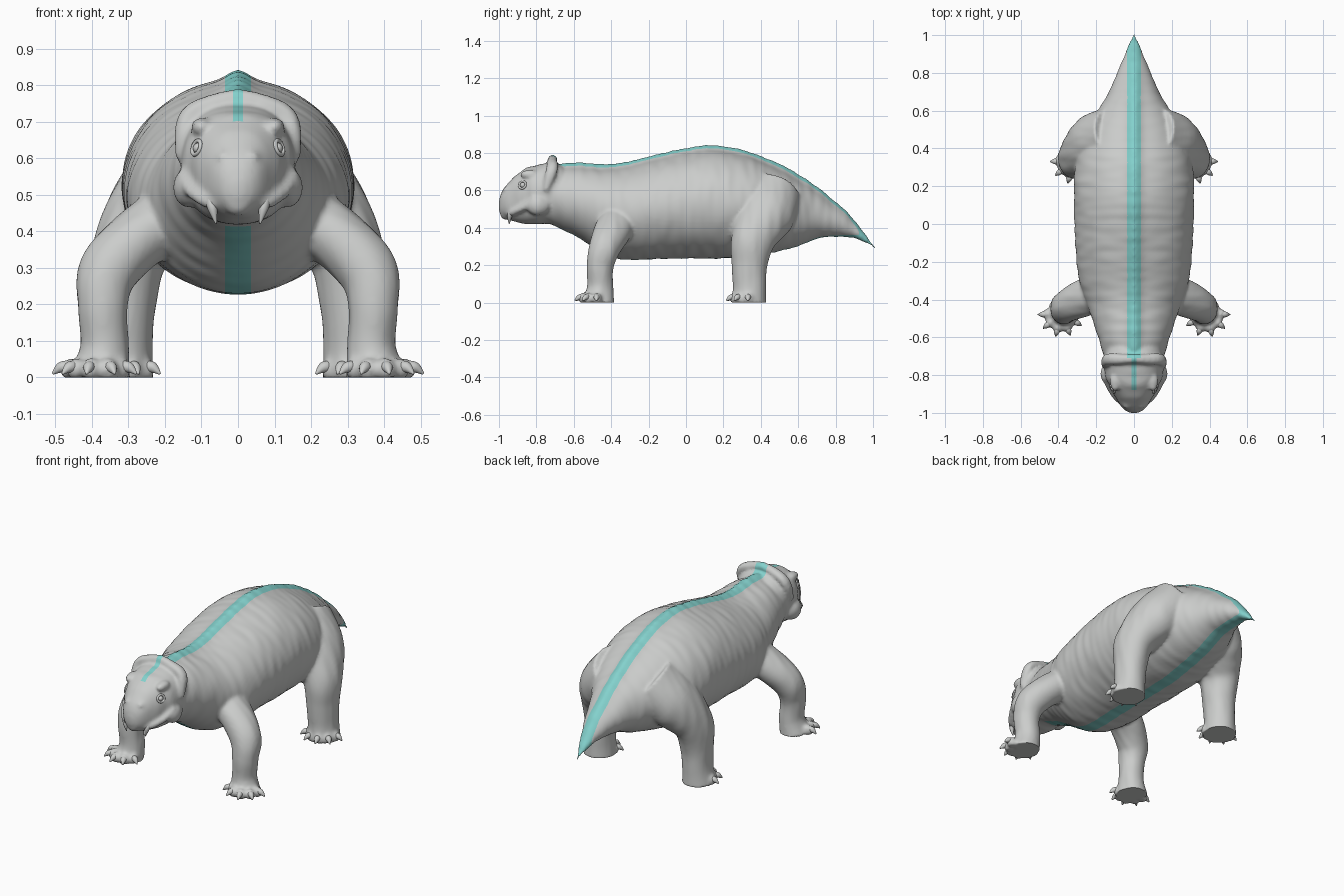
import bpy, bmesh, math
from mathutils import Vector, Matrix, noise

cube = bpy.data.objects.get("Cube")
if cube:
    bpy.data.objects.remove(cube, do_unlink=True)


def material(name, rgb):
    m = bpy.data.materials.new(name)
    m.use_nodes = True
    m.diffuse_color = (*rgb, 1)
    m.node_tree.nodes["Principled BSDF"].inputs["Base Color"].default_value = (*rgb, 1)
    return m


GREY = material("skin_grey", (0.6, 0.61, 0.6))
CYAN = material("midline_cyan", (0.23, 0.64, 0.61))


def spline(points, steps=8):
    """Smooth interpolation through tuples of any length."""
    pts = [points[0], *points, points[-1]]
    out = []
    for i in range(1, len(pts) - 2):
        for k in range(steps):
            t = k / steps
            out.append([0.5 * (2 * b + (c - a) * t + (2 * a - 5 * b + 4 * c - d) * t * t
                               + (3 * b - a - 3 * c + d) * t ** 3)
                        for a, b, c, d in zip(*pts[i - 1:i + 3])])
    return out + [list(points[-1])]


def skin(bm, rings):
    """Bridge rings of points into a closed surface."""
    loops = [[bm.verts.new(p) for p in r] for r in rings]
    n = len(loops[0])
    for a, b in zip(loops, loops[1:]):
        for i in range(n):
            j = (i + 1) % n
            bm.faces.new((a[i], a[j], b[j], b[i]))
    bm.faces.new(loops[0][::-1])
    bm.faces.new(loops[-1])


def power(v, p):
    return math.copysign(abs(v) ** p, v)


def trunk(bm, stations, p=1.0, ridge=0.0, n=96):
    """Loft along y; stations are (y, top, bottom, half width)."""
    rings = []
    for y, top, bottom, w in spline(stations):
        w = max(w, 0.003)
        h = min(ridge, 0.2 * w)
        mid, half = (top - h + bottom) / 2, max((top - h - bottom) / 2, 0.003)
        ring = []
        for i in range(n):
            a = math.tau * i / n
            x, z = w * power(math.sin(a), p), mid + half * power(math.cos(a), p)
            if math.cos(a) > 0:
                z += h * math.exp(-(x / 0.035) ** 2)
            ring.append((x, y, z))
        rings.append(ring)
    skin(bm, rings)


def tube(bm, path, side=1, n=24):
    """Loft along a path of (x, y, z, radius a, radius b)."""
    pts = spline(path)
    cs = [Vector((side * q[0], q[1], q[2])) for q in pts]
    run = (cs[-1] - cs[0]).normalized()
    ref = Vector((0, 0, 1)) if abs(run.y) > 0.8 else Vector((0, 1, 0))
    rings = []
    for i, q in enumerate(pts):
        t = (cs[min(i + 1, len(cs) - 1)] - cs[max(i - 1, 0)]).normalized()
        a = (ref - t * ref.dot(t)).normalized()
        b = t.cross(a)
        rings.append([cs[i] + a * q[3] * math.cos(math.tau * k / n)
                      + b * q[4] * math.sin(math.tau * k / n) for k in range(n)])
    skin(bm, rings)


def blob(bm, centre, size):
    bmesh.ops.create_uvsphere(bm, u_segments=20, v_segments=12, radius=1,
                              matrix=Matrix.Translation(centre) @ Matrix.Diagonal((*size, 1)))


def make(name, bm, mats=(GREY,)):
    bmesh.ops.recalc_face_normals(bm, faces=bm.faces)
    me = bpy.data.meshes.new(name)
    bm.to_mesh(me)
    bm.free()
    for m in mats:
        me.materials.append(m)
    for f in me.polygons:
        f.use_smooth = True
    ob = bpy.data.objects.new(name, me)
    bpy.context.collection.objects.link(ob)
    return ob


def toe_directions():
    return [Vector((math.cos(a), math.sin(a), 0))
            for a in (math.radians(-150 + 37 * i) for i in range(5))]


FEET = {"front": Vector((0.385, -0.475, 0)), "hind": Vector((0.32, 0.335, 0))}
LEGS = {
    "front": [(0.14, -0.35, 0.46, 0.1, 0.1), (0.265, -0.39, 0.385, 0.1, 0.085),
              (0.355, -0.435, 0.29, 0.085, 0.083), (0.37, -0.46, 0.19, 0.072, 0.068),
              (0.365, -0.46, 0.08, 0.07, 0.067), (0.38, -0.47, -0.01, 0.085, 0.085)],
    "hind": [(0.1, 0.47, 0.58, 0.15, 0.15), (0.21, 0.42, 0.47, 0.16, 0.14),
             (0.295, 0.36, 0.34, 0.12, 0.105), (0.31, 0.34, 0.2, 0.096, 0.086),
             (0.315, 0.34, 0.08, 0.09, 0.08), (0.32, 0.335, -0.01, 0.095, 0.09)],
}

# Torso and tail
bm = bmesh.new()
trunk(bm, [(-0.75, 0.70, 0.43, 0.14), (-0.68, 0.74, 0.40, 0.165), (-0.58, 0.75, 0.35, 0.195),
           (-0.42, 0.74, 0.25, 0.25), (-0.3, 0.757, 0.23, 0.29), (-0.1, 0.807, 0.235, 0.31),
           (0.12, 0.842, 0.235, 0.318), (0.3, 0.818, 0.24, 0.31), (0.45, 0.765, 0.265, 0.265),
           (0.58, 0.70, 0.295, 0.2), (0.72, 0.605, 0.345, 0.125), (0.87, 0.475, 0.35, 0.06),
           (0.96, 0.365, 0.32, 0.025), (1.01, 0.30, 0.285, 0.003)], ridge=0.025)

# Skull with blunt beak
trunk(bm, [(-0.62, 0.70, 0.41, 0.15), (-0.7, 0.745, 0.42, 0.155), (-0.8, 0.735, 0.42, 0.153),
           (-0.86, 0.715, 0.42, 0.127), (-0.92, 0.67, 0.435, 0.098), (-0.965, 0.62, 0.45, 0.07),
           (-0.992, 0.57, 0.47, 0.04), (-1.004, 0.53, 0.50, 0.01)], p=0.88)
blob(bm, (0, -0.965, 0.505), (0.05, 0.036, 0.065))

for s in (1, -1):
    # Crest, brow, cheek, lip and nostril swellings
    tube(bm, [(0.15, -0.75, 0.6, 0.02, 0.02), (0.15, -0.725, 0.68, 0.03, 0.024),
              (0.125, -0.715, 0.725, 0.03, 0.025), (0.06, -0.715, 0.752, 0.026, 0.026),
              (-0.01, -0.712, 0.767, 0.024, 0.026)], s)
    blob(bm, (s * 0.1, -0.835, 0.685), (0.028, 0.05, 0.025))
    blob(bm, (s * 0.135, -0.79, 0.52), (0.042, 0.065, 0.055))
    blob(bm, (s * 0.038, -0.955, 0.6), (0.022, 0.022, 0.02))
    tube(bm, [(0.045, -0.955, 0.475, 0.012, 0.012), (0.09, -0.92, 0.485, 0.018, 0.018),
              (0.13, -0.86, 0.515, 0.02, 0.02), (0.155, -0.81, 0.56, 0.012, 0.012)], s)
    # Legs, feet and toes
    for key, foot in FEET.items():
        tube(bm, LEGS[key], s, n=32)
        for d in toe_directions():
            c = foot + d * 0.075
            blob(bm, (s * c.x, c.y, 0.022), (0.027, 0.027, 0.03))

# Fuse the sculpted forms into one skin
source = make("body", bm)
remesh = source.modifiers.new("fuse", "REMESH")
remesh.mode = "VOXEL"
remesh.voxel_size = 0.01
smooth = source.modifiers.new("soften", "SMOOTH")
smooth.factor, smooth.iterations = 0.5, 4
fused = bpy.data.meshes.new_from_object(
    source.evaluated_get(bpy.context.evaluated_depsgraph_get()))
bpy.data.objects.remove(source, do_unlink=True)

# Skin folds, flat soles and the midline stripe
bm = bmesh.new()
bm.from_mesh(fused)
bpy.data.meshes.remove(fused)
bm.normal_update()
for v, normal in [(v, v.normal.copy()) for v in bm.verts]:
    x, y, z = v.co
    fold = noise.noise(Vector((abs(x) * 7, y * 24, z * 7)))
    v.co += normal * fold * 0.004
    v.co.z = max(v.co.z, 0)

STRIPE, HEAD_STRIPE = 0.036, 0.014
HEAD_END, NOSE_END = -0.71, -0.88
cuts = [((s * w, 0, 0), (1, 0, 0)) for w in (STRIPE, HEAD_STRIPE) for s in (1, -1)]
cuts += [((0, y, 0), (0, 1, 0)) for y in (HEAD_END, NOSE_END)]
for co, no in cuts:
    bmesh.ops.bisect_plane(bm, geom=bm.verts[:] + bm.edges[:] + bm.faces[:], dist=0.0005,
                           plane_co=co, plane_no=no)
for f in bm.faces:
    c = f.calc_center_median()
    on_back = abs(c.x) < STRIPE and c.y > HEAD_END
    on_head = abs(c.x) < HEAD_STRIPE and NOSE_END < c.y < HEAD_END and c.z > 0.6
    f.material_index = int(on_back or on_head)
body = make("body", bm, (GREY, CYAN))

for s, side in ((1, "left"), (-1, "right")):
    # Claws
    for key, foot in FEET.items():
        bm = bmesh.new()
        for d in toe_directions():
            a, b, c = foot + d * 0.075, foot + d * 0.1, foot + d * 0.123
            tube(bm, [(a.x, a.y, 0.03, 0.016, 0.016), (b.x, b.y, 0.027, 0.015, 0.015),
                      (c.x, c.y, 0.01, 0.003, 0.003)], s, n=12)
        make(f"{key}_claws_{side}", bm)

    # Tusk
    bm = bmesh.new()
    tube(bm, [(0.075, -0.925, 0.5, 0.016, 0.016), (0.07, -0.942, 0.465, 0.014, 0.014),
              (0.06, -0.945, 0.42, 0.002, 0.002)], s, n=12)
    make(f"tusk_{side}", bm)

    # Eye and lid ring resting on the skull
    _, spot, normal, _ = body.closest_point_on_mesh(Vector((s * 0.16, -0.9, 0.645)))
    bm = bmesh.new()
    blob(bm, spot - normal * 0.006, (0.015, 0.015, 0.015))
    make(f"eye_{side}", bm)
    turn = normal.to_track_quat("Z", "Y")
    bm = bmesh.new()
    n, m = 24, 8
    grid = []
    for i in range(n):
        u = math.tau * i / n
        grid.append([bm.verts.new(spot + turn @ Vector((
            (0.02 + 0.006 * math.cos(v)) * math.cos(u),
            (0.02 + 0.006 * math.cos(v)) * math.sin(u), 0.006 * math.sin(v))))
            for v in (math.tau * k / m for k in range(m))])
    for i in range(n):
        for k in range(m):
            a, b = grid[i], grid[(i + 1) % n]
            bm.faces.new((a[k], b[k], b[(k + 1) % m], a[(k + 1) % m]))
    make(f"eyelid_{side}", bm)
